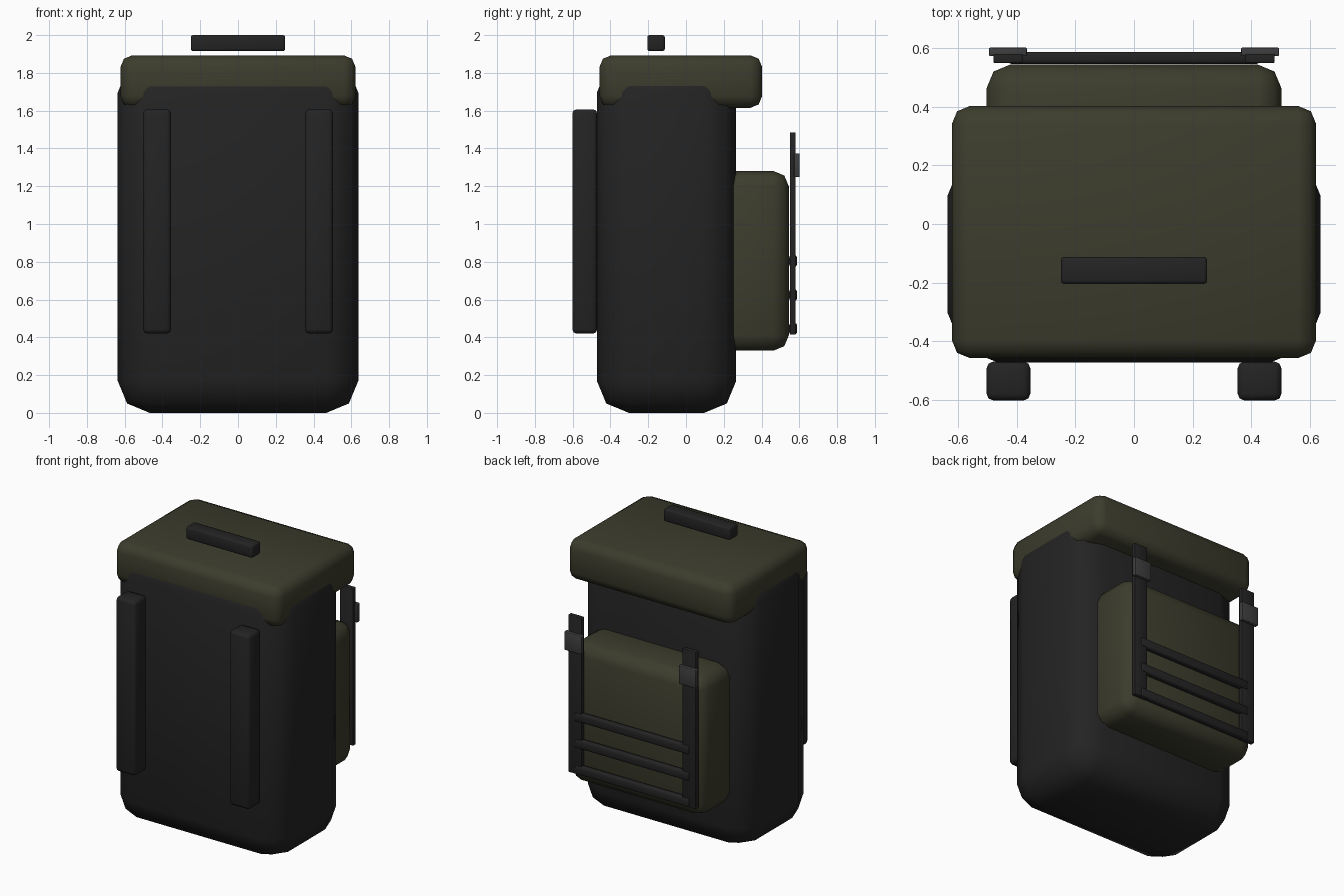
import bpy, bmesh, math
from mathutils import Vector

if "Cube" in bpy.data.objects:
    bpy.data.objects.remove(bpy.data.objects["Cube"])


def material(name, rgb):
    m = bpy.data.materials.new(name)
    m.diffuse_color = (*rgb, 1)
    m.use_nodes = True
    m.node_tree.nodes["Principled BSDF"].inputs["Base Color"].default_value = m.diffuse_color
    return m


BLACK = material("black fabric", (0.017, 0.017, 0.017))
OLIVE = material("olive fabric", (0.045, 0.045, 0.026))
GREY = material("grey plastic", (0.048, 0.048, 0.048))


def rounded_box(name, xs, ys, zs, radius, mat, segments=2):
    """Box between the given limits with rounded, smoothly shaded edges."""
    lo, hi = Vector((xs[0], ys[0], zs[0])), Vector((xs[1], ys[1], zs[1]))
    size, centre = hi - lo, (hi + lo) / 2
    bm = bmesh.new()
    bmesh.ops.create_cube(bm, size=1)
    for v in bm.verts:
        v.co = Vector(a * b for a, b in zip(v.co, size))
    bmesh.ops.bevel(bm, geom=bm.edges[:], offset=radius, segments=segments,
                    profile=0.5, affect='EDGES')
    mesh = bpy.data.meshes.new(name)
    bm.to_mesh(mesh)
    bm.free()
    mesh.materials.append(mat)
    obj = bpy.data.objects.new(name, mesh)
    obj.location = centre
    bpy.context.collection.objects.link(obj)
    bpy.context.view_layer.objects.active = obj
    obj.select_set(True)
    bpy.ops.object.shade_smooth_by_angle(angle=math.radians(50))
    obj.select_set(False)
    return obj


# Main bag, lid and back pocket
rounded_box("body", (-0.637, 0.637), (-0.472, 0.266), (0, 1.865), 0.17, BLACK)
rounded_box("lid", (-0.622, 0.622), (-0.458, 0.403), (1.615, 1.893), 0.062, OLIVE)
rounded_box("pocket", (-0.503, 0.503), (0.16, 0.544), (0.33, 1.28), 0.08, OLIVE)

# Grab handle above the lid
rounded_box("handle", (-0.25, 0.25), (-0.205, -0.112), (1.915, 2.0), 0.012, BLACK)

# Paired straps and buckles
for side, s in (("left", -1), ("right", 1)):
    def span(a, b):
        return sorted((s * a, s * b))
    rounded_box(f"shoulder_strap_{side}", span(0.354, 0.503), (-0.602, -0.470),
                (0.42, 1.607), 0.022, BLACK)
    rounded_box(f"back_strap_{side}", span(0.38, 0.48), (0.55, 0.581),
                (0.415, 1.485), 0.004, BLACK)
    rounded_box(f"buckle_{side}", span(0.366, 0.495), (0.573, 0.602),
                (1.248, 1.374), 0.004, GREY)

# Horizontal lashing straps
for i, z in enumerate((0.446, 0.624, 0.804)):
    rounded_box(f"cross_strap_{i + 1}", (-0.43, 0.43), (0.546, 0.588),
                (z - 0.03, z + 0.03), 0.012, BLACK)
